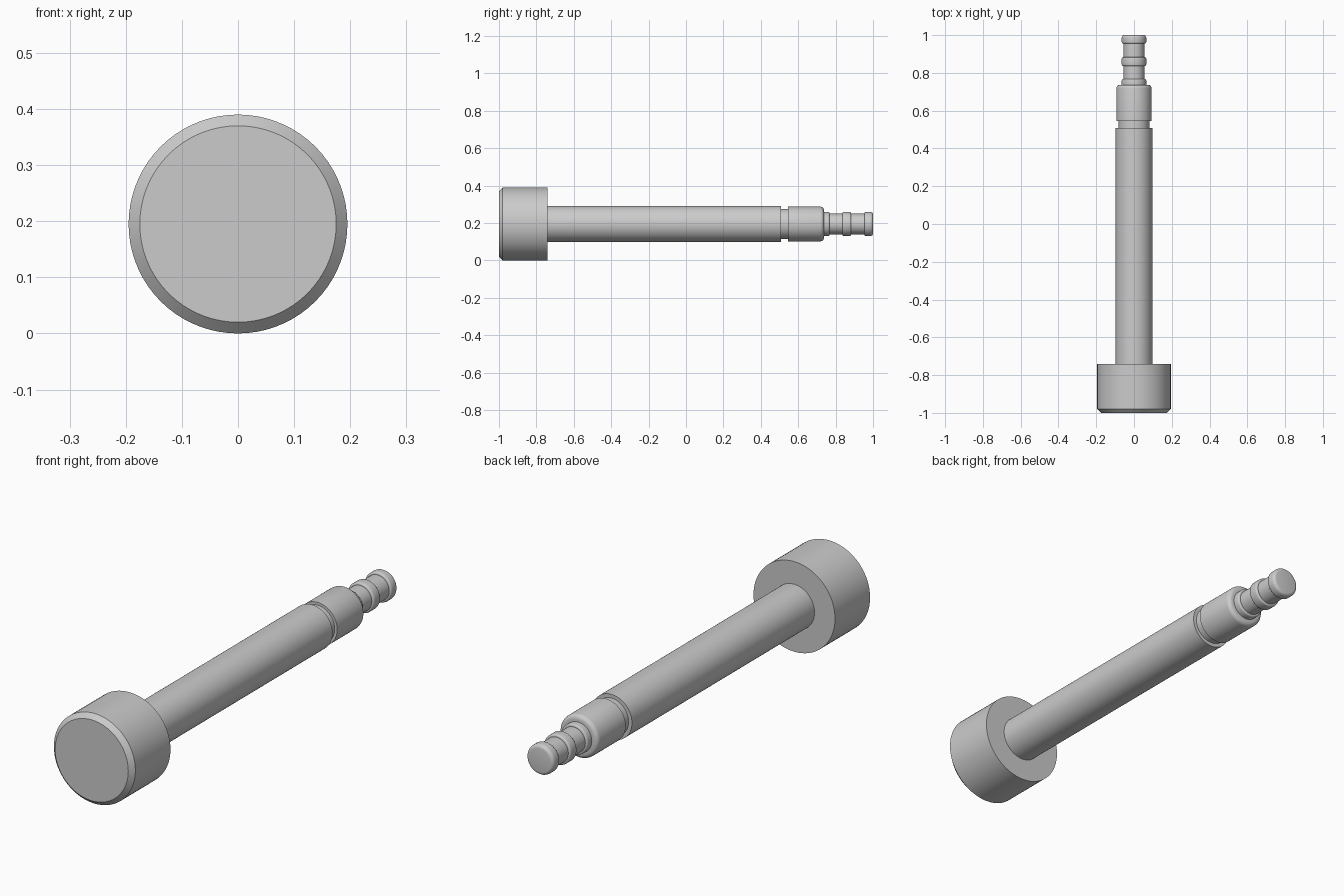
import bpy, bmesh, math

if "Cube" in bpy.data.objects:
    bpy.data.objects.remove(bpy.data.objects["Cube"])

AXIS_Z = 0.195
SEGMENTS = 72


def fillet(y, r, size, side, steps=4):
    """Quarter-round on an outer edge at (y, r); side=1 is the +y end, -1 the -y end."""
    pts = []
    for i in range(steps + 1):
        a = math.pi / 2 * i / steps
        pts.append((y - side * size * (1 - math.sin(a)), r - size * (1 - math.cos(a))))
    return pts if side > 0 else pts[::-1]


def lathe(name, profile, cap_start=False, cap_end=False):
    """Revolve (y, radius) points around the long axis."""
    bm = bmesh.new()
    rings = []
    for y, r in profile:
        rings.append([bm.verts.new((r * math.cos(t), y, AXIS_Z + r * math.sin(t)))
                      for t in (2 * math.pi * k / SEGMENTS for k in range(SEGMENTS))])
    for a, b in zip(rings, rings[1:]):
        for k in range(SEGMENTS):
            n = (k + 1) % SEGMENTS
            bm.faces.new((a[k], b[k], b[n], a[n]))
    if cap_start:
        bm.faces.new(rings[0])
    if cap_end:
        bm.faces.new(rings[-1][::-1])
    mesh = bpy.data.meshes.new(name)
    bm.to_mesh(mesh)
    bm.free()
    obj = bpy.data.objects.new(name, mesh)
    bpy.context.collection.objects.link(obj)
    bpy.ops.object.select_all(action='DESELECT')
    obj.select_set(True)
    bpy.context.view_layer.objects.active = obj
    bpy.ops.object.shade_smooth_by_angle(angle=math.radians(30))
    return obj


SHAFT_R, GROOVE_R, COLLAR_R = 0.097, 0.081, 0.093
RIB_R, NECK_R = 0.065, 0.055

# head with chamfered front edge and flat shoulder at the back
lathe("head", [(-1.0, 0.175), (-0.98, 0.195), (-0.74, 0.195), (-0.74, SHAFT_R)],
      cap_start=True)

# long shaft, ending in the step down to the groove
lathe("shaft", [(-0.74, SHAFT_R), (0.508, SHAFT_R), (0.508, GROOVE_R)])

# groove and collar with rounded end
lathe("collar", [(0.508, GROOVE_R), (0.545, GROOVE_R), (0.545, COLLAR_R)]
      + fillet(0.737, COLLAR_R, 0.018, 1) + [(0.737, NECK_R)])

# ribbed tip: three rounded ribs separated by necks
tip = []
for start, end, r0, r1 in [(0.737, 0.767, 0.0, 0.007),
                           (0.836, 0.883, 0.008, 0.008),
                           (0.955, 1.0, 0.008, 0.014)]:
    tip.append((start, NECK_R))
    tip += fillet(start, RIB_R, r0, -1) if r0 else [(start, RIB_R)]
    tip += fillet(end, RIB_R, r1, 1)
    if end < 1.0:
        tip.append((end, NECK_R))
lathe("ribbed_tip", tip, cap_end=True)
